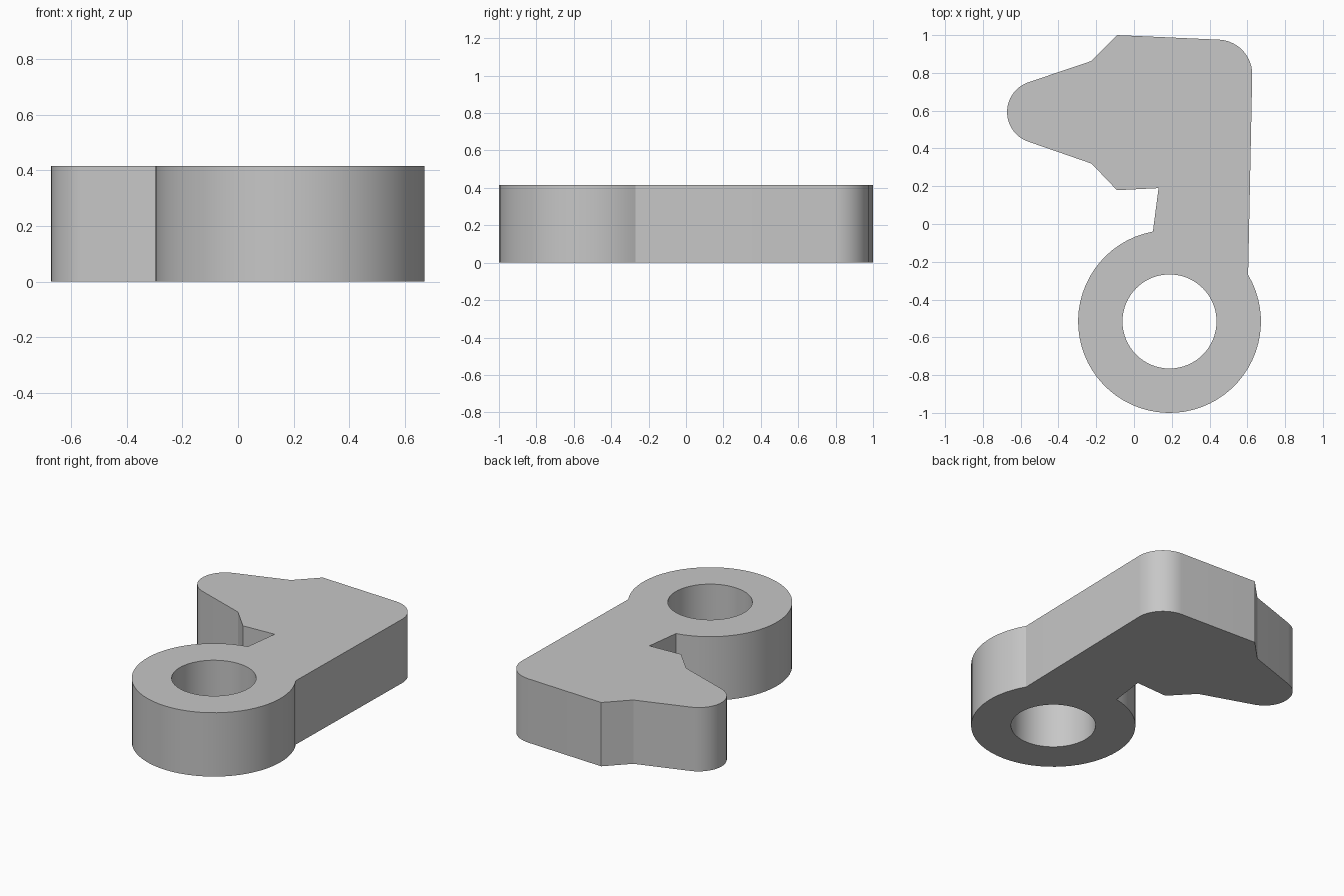
import bpy
import bmesh
from math import sin, cos, radians, atan2, degrees
from mathutils import Vector

cube = bpy.data.objects.get("Cube")
if cube:
    bpy.data.objects.remove(cube, do_unlink=True)

HEIGHT = 0.415
RING = Vector((0.188, -0.516))
RING_RADIUS = 0.484
HOLE_RADIUS = 0.249


def arc(center, radius, start, end, steps):
    """Points on an arc, angles in degrees, both ends included."""
    angles = [radians(start + (end - start) * i / steps) for i in range(steps + 1)]
    return [(center[0] + radius * cos(a), center[1] + radius * sin(a)) for a in angles]


def ring_angle(x, y):
    return degrees(atan2(y - RING.y, x - RING.x))


# Outline, counter-clockwise: ring, straight back, rounded corner, pointed nose, notch
ring_start = ring_angle(0.10, -0.04)
ring_end = ring_angle(0.602, -0.27) + 360
outline = arc(RING, RING_RADIUS, ring_start, ring_end, 52)
outline += arc((0.442, 0.792), 0.184, 1, 87, 14)
outline += [(-0.09, 1.0), (-0.225, 0.863)]
outline += arc((-0.506, 0.593), 0.166, 108, 252, 22)
outline += [(-0.225, 0.32), (-0.09, 0.179), (0.13, 0.19)]
hole = arc(RING, HOLE_RADIUS, 0, 360, 64)[:-1]

# Flat plate with the hole left open, then raised to full height
bm = bmesh.new()
edges = []
for loop in (outline, hole):
    verts = [bm.verts.new((x, y, 0)) for x, y in loop]
    edges += [bm.edges.new((v, verts[i - 1])) for i, v in enumerate(verts)]
bmesh.ops.triangle_fill(bm, edges=edges, use_beauty=True, normal=(0, 0, 1))
raised = bmesh.ops.extrude_face_region(bm, geom=bm.faces[:], use_keep_orig=True)
top = [g for g in raised["geom"] if isinstance(g, bmesh.types.BMVert)]
bmesh.ops.translate(bm, verts=top, vec=(0, 0, HEIGHT))
bmesh.ops.recalc_face_normals(bm, faces=bm.faces[:])

mesh = bpy.data.meshes.new("lever_arm")
bm.to_mesh(mesh)
bm.free()
lever = bpy.data.objects.new("lever_arm", mesh)
bpy.context.collection.objects.link(lever)

# Plain grey
grey = bpy.data.materials.new("light_grey")
grey.use_nodes = True
color = (0.57, 0.57, 0.57, 1)
grey.diffuse_color = color
grey.node_tree.nodes["Principled BSDF"].inputs["Base Color"].default_value = color
mesh.materials.append(grey)

# Smooth rounds, crisp corners
bpy.ops.object.select_all(action="DESELECT")
lever.select_set(True)
bpy.context.view_layer.objects.active = lever
bpy.ops.object.shade_smooth_by_angle(angle=radians(20))
